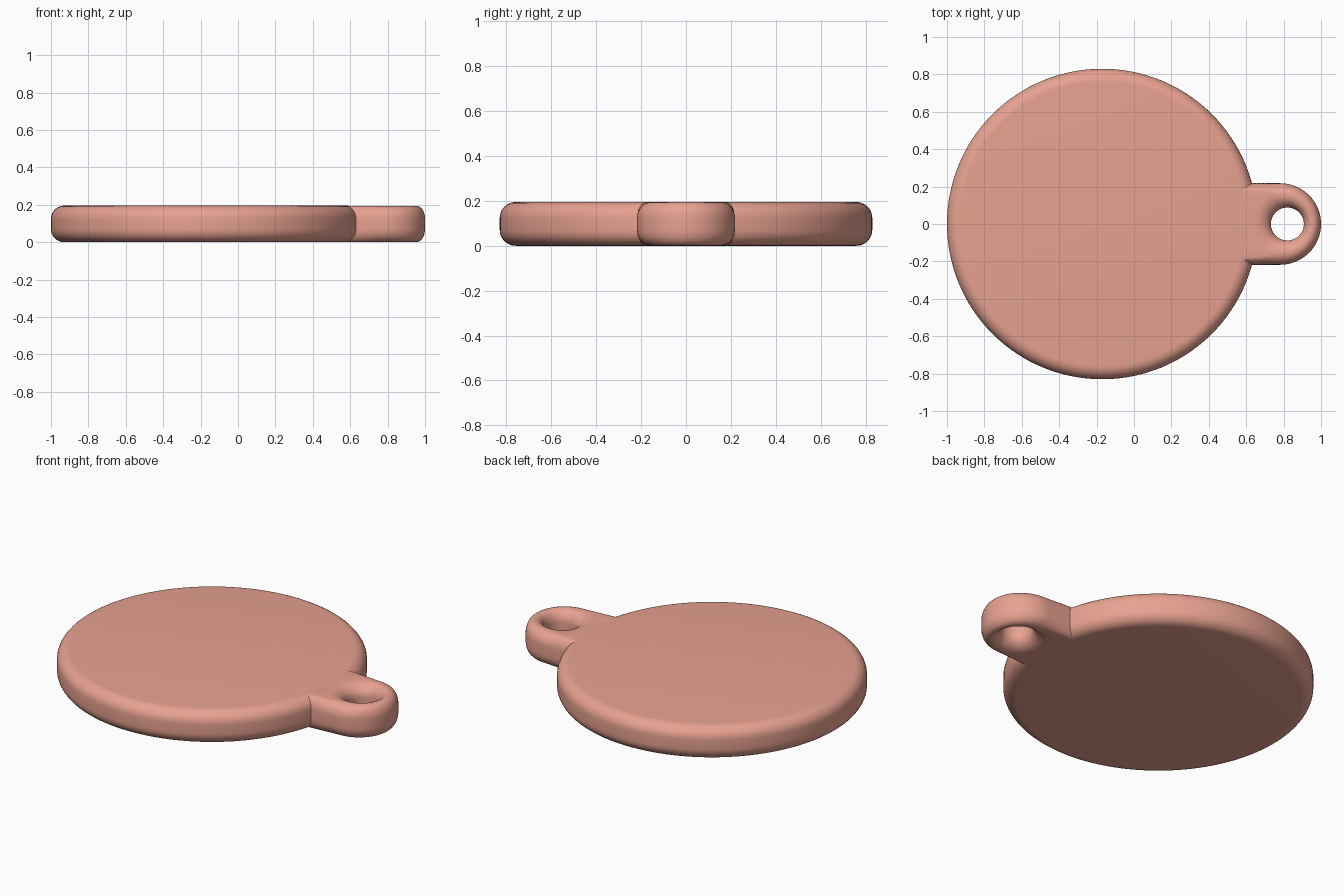
import bpy, bmesh
from math import pi, sin, cos, hypot

if "Cube" in bpy.data.objects:
    bpy.data.objects.remove(bpy.data.objects["Cube"])

H = 0.195  # overall thickness
mat = bpy.data.materials.new("coral")
mat.diffuse_color = (0.8, 0.36, 0.28, 1)
mat.use_nodes = True
mat.node_tree.nodes["Principled BSDF"].inputs["Base Color"].default_value = mat.diffuse_color


def arc(cx, cz, rx, rz, a0, a1, n=8):
    return [(cx + rx * cos(a0 + (a1 - a0) * i / n),
             cz + rz * sin(a0 + (a1 - a0) * i / n)) for i in range(n + 1)]


def loft(name, rings, closed, angle):
    """Join a cyclic list of equal-length sections; cap the two ends if sections are open."""
    bm = bmesh.new()
    vs = [[bm.verts.new(p) for p in r] for r in rings]
    n, m = len(vs), len(vs[0])
    for i in range(n):
        a, b = vs[i], vs[(i + 1) % n]
        for j in range(m if closed else m - 1):
            k = (j + 1) % m
            bm.faces.new((a[j], b[j], b[k], a[k]))
    if not closed:
        bm.faces.new([r[0] for r in vs])
        bm.faces.new([r[-1] for r in vs])
    bmesh.ops.recalc_face_normals(bm, faces=bm.faces[:])
    me = bpy.data.meshes.new(name)
    bm.to_mesh(me)
    bm.free()
    ob = bpy.data.objects.new(name, me)
    bpy.context.collection.objects.link(ob)
    me.materials.append(mat)
    bpy.ops.object.select_all(action='DESELECT')
    ob.select_set(True)
    bpy.context.view_layer.objects.active = ob
    bpy.ops.object.shade_smooth_by_angle(angle=angle)
    return ob


# Round disc with softened rim
R, b = 0.83, 0.07
prof = arc(R - b, b, b, b, -pi / 2, 0) + arc(R - b, H - b, b, b, 0, pi / 2)
N = 128
rings = [[(-0.17 + r * cos(2 * pi * i / N), r * sin(2 * pi * i / N), z) for r, z in prof]
         for i in range(N)]
loft("disc", rings, False, 0.6)

# Hanging loop: rounded section swept between the hole and the tab outline
rings = []
z0, z1, bz = 0.001, H - 0.001, 0.07
N = 96
for i in range(N):
    c, s = cos(2 * pi * i / N), sin(2 * pi * i / N)
    if c >= 0:      # round outer end
        ox, oy = 0.78 + 0.22 * c, 0.218 * s
    else:           # square end buried in the disc
        m = max(abs(c), abs(s))
        ox, oy = 0.78 + 0.25 * c / m, 0.218 * s / m
    ix, iy = 0.82 + 0.088 * c, 0.088 * s
    w = hypot(ox - ix, oy - iy)
    bo, bi = min(0.065, 0.48 * w), min(0.09, 0.48 * w)
    sec = (arc(w - bo, z0 + bz, bo, bz, -pi / 2, 0) + arc(w - bo, z1 - bz, bo, bz, 0, pi / 2)
           + arc(bi, z1 - bz, bi, bz, pi / 2, pi) + arc(bi, z0 + bz, bi, bz, pi, 1.5 * pi))
    rings.append([(ix + (ox - ix) * u / w, iy + (oy - iy) * u / w, z) for u, z in sec])
loft("hanging_loop", rings, True, 0.8)
